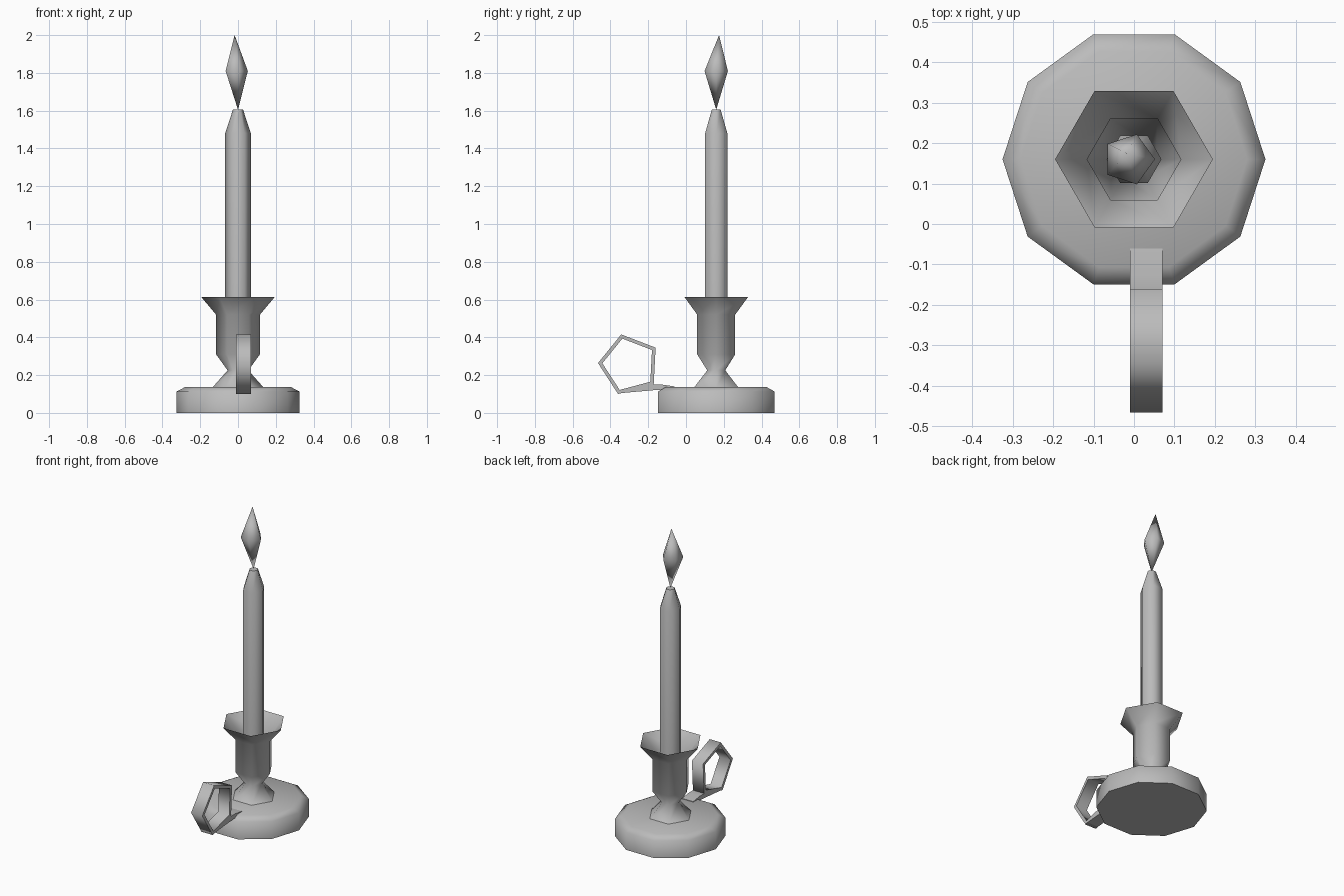
import bpy, bmesh, math

if "Cube" in bpy.data.objects:
    bpy.data.objects.remove(bpy.data.objects["Cube"])

CENTRE_Y = 0.16
GREY = (0.5, 0.5, 0.5, 1)
grey = bpy.data.materials.new("plain grey")
grey.use_nodes = True
grey.diffuse_color = GREY
grey.node_tree.nodes["Principled BSDF"].inputs["Base Color"].default_value = GREY


def finish(name, bm, smooth_angle, recalc=True):
    """Turn a bmesh into a shaded, coloured object."""
    if recalc:
        bmesh.ops.recalc_face_normals(bm, faces=bm.faces)
    mesh = bpy.data.meshes.new(name)
    bm.to_mesh(mesh)
    bm.free()
    mesh.materials.append(grey)
    obj = bpy.data.objects.new(name, mesh)
    bpy.context.collection.objects.link(obj)
    bpy.ops.object.select_all(action='DESELECT')
    obj.select_set(True)
    bpy.context.view_layer.objects.active = obj
    bpy.ops.object.shade_smooth_by_angle(angle=math.radians(smooth_angle))
    return obj


def lathe(name, profile, sides, smooth_angle, cap_top=True):
    """Stack rings of (radius, z, x shift, y shift); zero radius makes a tip."""
    bm = bmesh.new()
    rings = []
    for r, z, dx, dy in [(*p, 0, 0)[:4] for p in profile]:
        count = sides if r else 1
        rings.append([bm.verts.new((dx + r * math.cos(math.tau * i / sides),
                                    CENTRE_Y + dy + r * math.sin(math.tau * i / sides), z))
                      for i in range(count)])
    for low, high in zip(rings, rings[1:]):
        for i in range(sides):
            j = (i + 1) % sides
            corners = [low[i % len(low)], low[j % len(low)],
                       high[j % len(high)], high[i % len(high)]]
            bm.faces.new(list(dict.fromkeys(corners)))
    if len(rings[0]) > 1:
        bm.faces.new(rings[0][::-1])
    if cap_top and len(rings[-1]) > 1:
        bm.faces.new(rings[-1])
    return finish(name, bm, smooth_angle, recalc=False)


# Ten-sided dish with a bevelled rim
lathe("base_dish", [(0.325, 0), (0.325, 0.113), (0.28, 0.137)], 10, 65)

# Waisted six-sided holder, an open cup at the top
lathe("candle_holder", [(0.135, 0.135), (0.055, 0.225), (0.116, 0.31),
                        (0.116, 0.52), (0.195, 0.614)], 6, 85, cap_top=False)

# Candle with a tapered tip
lathe("candle", [(0.068, 0.3), (0.068, 1.48), (0.027, 1.605)], 6, 65)

# Five-sided flame leaning slightly
lathe("flame", [(0, 1.605), (0.065, 1.81, -0.013, 0), (0, 2.0, -0.018, 0.015)], 5, 85)

# Flat band bent into a five-sided finger ring
HANDLE_X, HALF_WIDTH = 0.03, 0.04
bm = bmesh.new()
ring = []
for i in range(5):
    a = math.radians(33 + 72 * i)
    ring.append([bm.verts.new((HANDLE_X + side * HALF_WIDTH,
                               -0.3 + r * math.cos(a), 0.255 + r * math.sin(a)))
                 for r, side in ((0.166, -1), (0.166, 1), (0.143, 1), (0.143, -1))])
for i in range(5):
    here, there = ring[i], ring[(i + 1) % 5]
    for k in range(4):
        m = (k + 1) % 4
        bm.faces.new((here[k], here[m], there[m], there[k]))
finish("handle_ring", bm, 75)

# Tongue joining the ring to the dish
outline = [(-0.365, 0.103), (-0.15, 0.122), (-0.06, 0.122),
           (-0.06, 0.14), (-0.13, 0.15), (-0.18, 0.15)]
bm = bmesh.new()
face = bm.faces.new([bm.verts.new((HANDLE_X - HALF_WIDTH, y, z)) for y, z in outline])
extruded = bmesh.ops.extrude_face_region(bm, geom=[face])["geom"]
bmesh.ops.translate(bm, vec=(2 * HALF_WIDTH, 0, 0),
                    verts=[v for v in extruded if isinstance(v, bmesh.types.BMVert)])
finish("handle_tongue", bm, 35)
